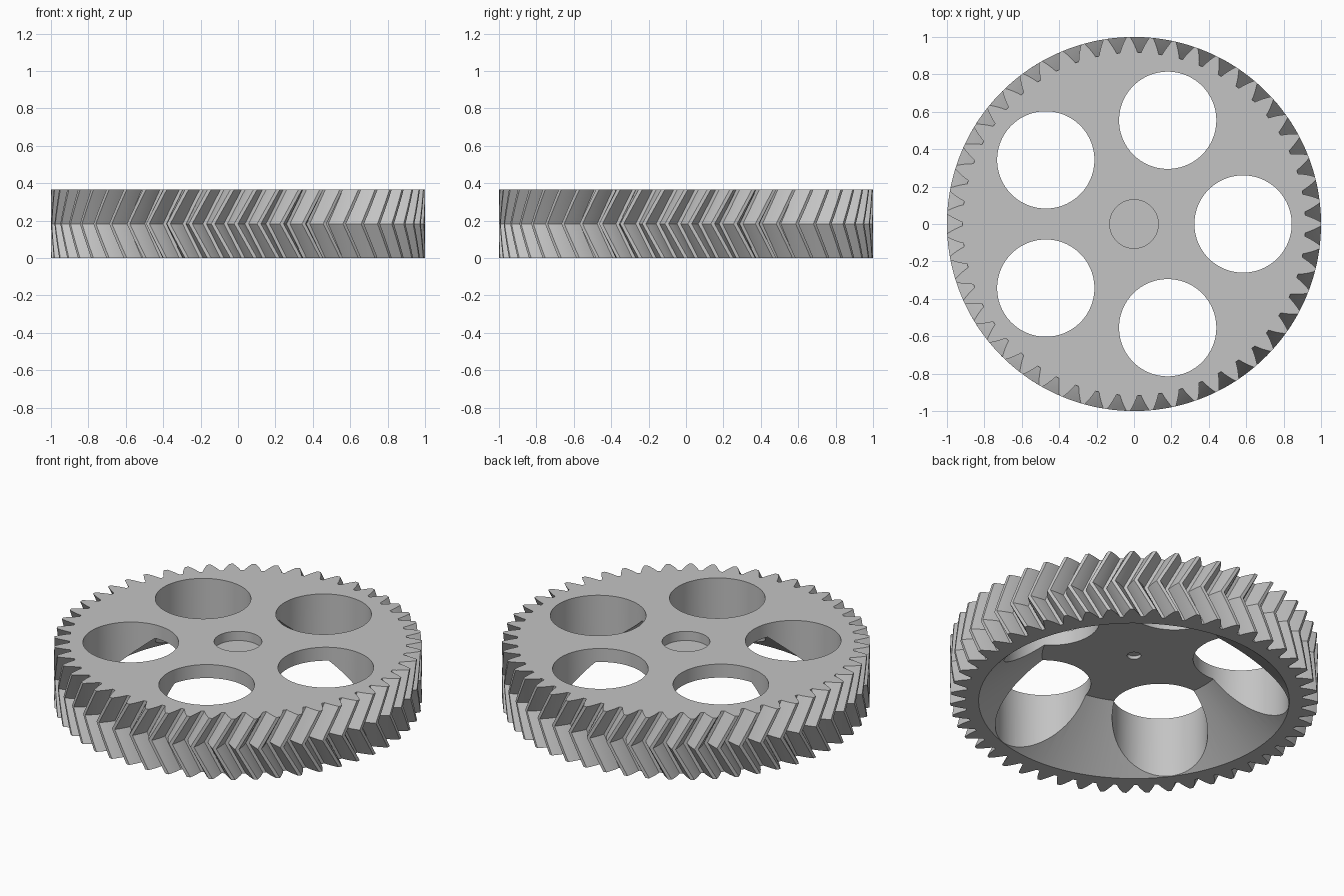
import bpy
import bmesh
from math import pi, sin, cos, tan, acos, sqrt, radians

cube = bpy.data.objects.get("Cube")
if cube:
    bpy.data.objects.remove(cube, do_unlink=True)

TEETH = 51
HEIGHT = 0.365
ROOT, TIP, PITCH = 0.917, 1.0, 0.962
PRESSURE = radians(26)
TWIST = radians(5.9)      # rotation from either face to the mid plane
SLICES = 8                # layers over the full height

grey = bpy.data.materials.new("grey")
grey.use_nodes = True
colour = (0.55, 0.55, 0.55, 1)
grey.diffuse_color = colour
grey.node_tree.nodes["Principled BSDF"].inputs["Base Color"].default_value = colour


def half_width(r):
    """Half angle of an involute tooth at radius r."""
    a = acos(PITCH * cos(PRESSURE) / r)
    return pi / (2 * TEETH) + (tan(PRESSURE) - PRESSURE) - (tan(a) - a)


def gear_outline():
    """Polar points of the whole toothed outline."""
    steps = 4
    radii = [ROOT + (TIP - ROOT) * i / steps for i in range(steps + 1)]
    points = []
    for t in range(TEETH):
        centre = 2 * pi * t / TEETH
        points += [(r, centre - half_width(r)) for r in radii]
        points += [(r, centre + half_width(r)) for r in reversed(radii)]
    return points


def make_object(name, bm):
    bmesh.ops.recalc_face_normals(bm, faces=bm.faces)
    mesh = bpy.data.meshes.new(name)
    bm.to_mesh(mesh)
    bm.free()
    obj = bpy.data.objects.new(name, mesh)
    bpy.context.collection.objects.link(obj)
    mesh.materials.append(grey)
    return obj


def loft(bm, rings):
    """Join rings of vertices and cap both ends."""
    n = len(rings[0])
    for a, b in zip(rings, rings[1:]):
        for i in range(n):
            j = (i + 1) % n
            bm.faces.new((a[i], a[j], b[j], b[i]))
    bm.faces.new(rings[0][::-1])
    bm.faces.new(rings[-1])


def frustum(name, r_low, r_high, z_low, z_high, x=0, y=0, sides=96):
    bm = bmesh.new()
    rings = [[bm.verts.new((x + r * cos(2 * pi * i / sides), y + r * sin(2 * pi * i / sides), z))
              for i in range(sides)] for r, z in ((r_low, z_low), (r_high, z_high))]
    loft(bm, rings)
    return make_object(name, bm)


# Herringbone body: the outline turns clockwise to mid height and back
bm = bmesh.new()
outline = gear_outline()
rings = []
for s in range(SLICES + 1):
    f = s / SLICES
    turn = -TWIST * (1 - abs(2 * f - 1))
    rings.append([bm.verts.new((r * cos(a + turn), r * sin(a + turn), HEIGHT * f)) for r, a in outline])
loft(bm, rings)
gear = make_object("herringbone_gear", bm)

# Hollow underside, hub recess, pilot hole and five lightening holes
roof, slope = 0.284, (0.845 - 0.5) / 0.284
drop = 0.05
cutters = [
    frustum("underside_hollow", 0.845 + slope * drop, 0.5, -drop, roof),
    frustum("hub_recess", 0.13, 0.13, HEIGHT - 0.055, HEIGHT + drop),
    frustum("pilot_hole", 0.038, 0.038, roof - drop, roof + 0.02, sides=32),
]
for k in range(5):
    angle = 2 * pi * k / 5
    cutters.append(frustum("lightening_hole", 0.26, 0.26, -drop, HEIGHT + drop,
                           0.583 * cos(angle), 0.583 * sin(angle)))

bpy.context.view_layer.objects.active = gear
for cutter in cutters:
    cutter.hide_render = True
    cut = gear.modifiers.new(cutter.name, 'BOOLEAN')
    cut.operation = 'DIFFERENCE'
    cut.solver = 'EXACT'
    cut.object = cutter
    bpy.ops.object.modifier_apply(modifier=cut.name)
    bpy.data.objects.remove(cutter, do_unlink=True)

# Smooth flanks with crisp edges
bpy.ops.object.select_all(action='DESELECT')
gear.select_set(True)
bpy.ops.object.shade_smooth_by_angle(angle=radians(20))
